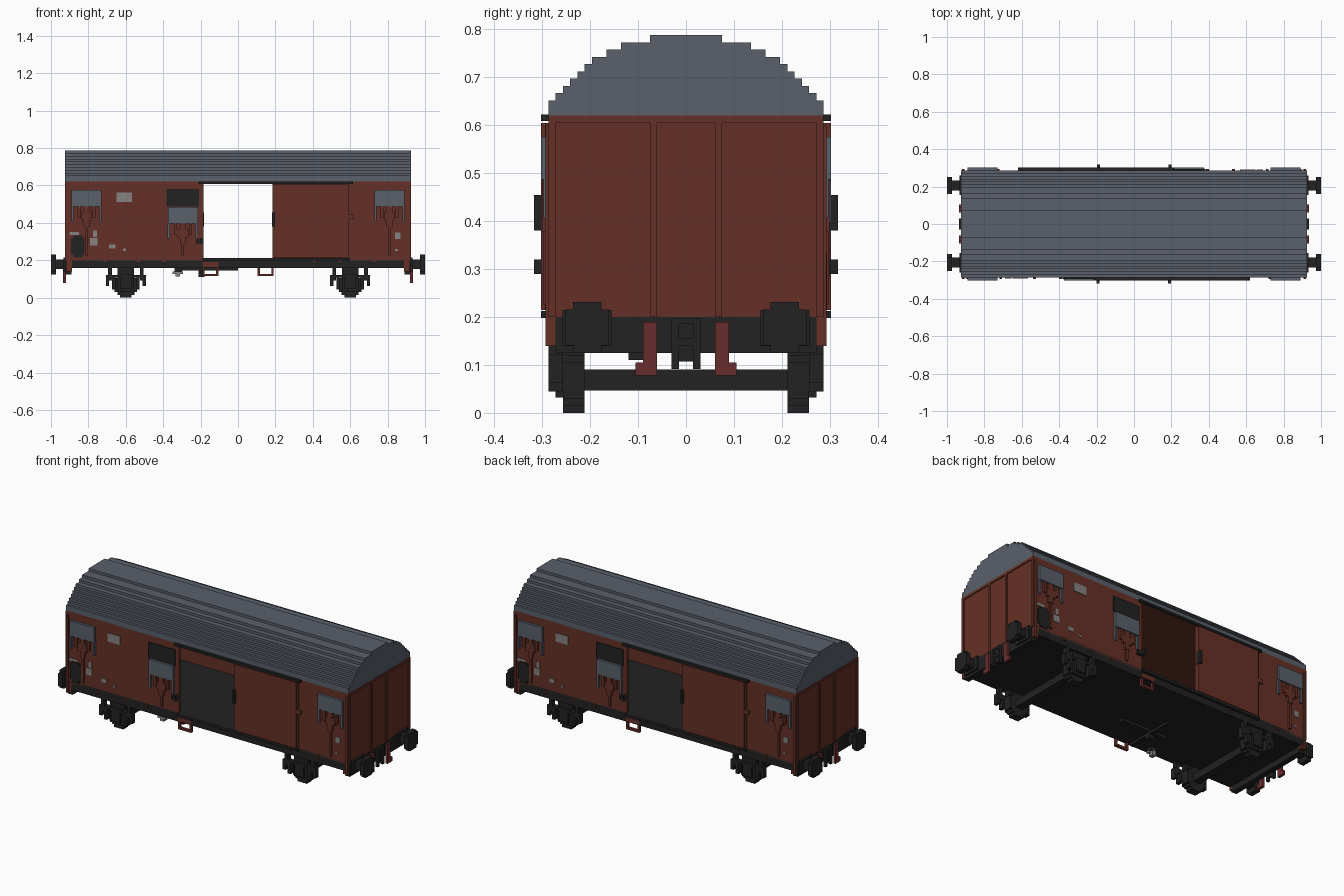
import bpy
import bmesh
from math import sqrt

cube = bpy.data.objects.get("Cube")
if cube:
    bpy.data.objects.remove(cube)

U = 0.0151      # edge of one small block
W = 19 * U      # half width of the body
L = 0.92        # half length of the body
D = 0.185       # half width of the doorway


def material(name, rgb):
    m = bpy.data.materials.new(name)
    m.use_nodes = True
    m.diffuse_color = (*rgb, 1)
    bsdf = m.node_tree.nodes["Principled BSDF"]
    bsdf.inputs["Base Color"].default_value = (*rgb, 1)
    bsdf.inputs["Roughness"].default_value = 0.8
    return m


RED = material("rust red", (0.13, 0.03, 0.019))
BLACK = material("soft black", (0.016, 0.016, 0.016))
SLATE = material("slate grey", (0.10, 0.115, 0.145))
PALE = material("pale grey", (0.24, 0.23, 0.22))
HOSE = material("hose red", (0.14, 0.025, 0.025))

ONE = [(1, 1)]
TURN = [(1, 1), (-1, -1)]                       # half turn about z
ENDS = [(1, 1), (-1, 1)]
QUAD = [(1, 1), (-1, 1), (1, -1), (-1, -1)]


def finish(bm, name, mat):
    bmesh.ops.recalc_face_normals(bm, faces=bm.faces)
    mesh = bpy.data.meshes.new(name)
    bm.to_mesh(mesh)
    bm.free()
    mesh.materials.append(mat)
    ob = bpy.data.objects.new(name, mesh)
    bpy.context.collection.objects.link(ob)
    return ob


def part(name, mat, boxes, copies=ONE):
    """Join boxes (x0, x1, y0, y1, z0, z1), repeated with flipped x and y."""
    bm = bmesh.new()
    for sx, sy in copies:
        for x0, x1, y0, y1, z0, z1 in boxes:
            vs = bmesh.ops.create_cube(bm, size=1)["verts"]
            for v in vs:
                v.co.x = sx * ((x0 + x1) / 2 + v.co.x * (x1 - x0))
                v.co.y = sy * ((y0 + y1) / 2 + v.co.y * (y1 - y0))
                v.co.z = (z0 + z1) / 2 + v.co.z * (z1 - z0)
    return finish(bm, name, mat)


def disc(radius_blocks):
    """Rows (half width, low, high) of a stepped disc."""
    r = radius_blocks
    for i in range(int(2 * r)):
        mid = i + 0.5 - r
        half = max(1, round(sqrt(r * r - mid * mid) - 0.2))
        yield half * U, (i - r) * U, (i + 1 - r) * U


def skin(x0, x1, z0, z1, depth=U):
    """Box standing out from the front wall."""
    return (x0, x1, -W - depth, -W, z0, z1)


# Stepped barrel roof
steps = [19, 18, 17, 16, 15, 14, 13, 11, 9, 5]
right, z = [], 0.62
for i, n in enumerate(steps):
    top = 0.652 + i * U
    right += [(n * U, z), (n * U, top)]
    z = top
outline = right + [(-y, h) for y, h in reversed(right)]
bm = bmesh.new()
face = bm.faces.new([bm.verts.new((-L - 0.004, y, h)) for y, h in outline])
out = bmesh.ops.extrude_face_region(bm, geom=[face])["geom"]
bmesh.ops.translate(bm, vec=(2 * L + 0.008, 0, 0),
                    verts=[e for e in out if isinstance(e, bmesh.types.BMVert)])
finish(bm, "roof", SLATE)

# Body shell with a doorway through both sides
part("side_walls", RED, [(-L, -D, -W, -W + U, 0.2, 0.62),
                         (D, L, -W, -W + U, 0.2, 0.62)], TURN)
part("end_walls", RED, [(L - U, L, -W, W, 0.2, 0.62)], ENDS)
part("ceiling", RED, [(-L, L, -W, W, 0.609, 0.621)])
part("end_posts", RED, [(L, L + 0.006, 4 * U, 5 * U, 0.2, 0.605),
                        (L, L + 0.006, 18 * U, W, 0.2, 0.605),
                        (L, L + 0.006, 0, W, 0.605, 0.62)], QUAD)
part("corner_posts", RED, [(0.905, L, -W - 0.006, -W, 0.14, 0.6),
                           (0.888, L, -W, -W + U, 0.14, 0.2)], QUAD)

# Underframe
part("floor", BLACK, [(-L, L, -W, W, 0.16, 0.212)])
part("headstocks", BLACK, [(L - 0.03, L + 0.002, -0.272, 0.272, 0.125, 0.198)], ENDS)
part("sole_bar_brackets", RED,
     [(x, x + U, -W - 0.006, -W, 0.19, 0.205)
      for x in (-0.72, -0.54, -0.4, 0.4, 0.54, 0.72)], TURN)

# Sliding doors, rails and handles
part("sliding_doors", RED, [skin(D, 0.59, 0.215, 0.605)], TURN)
part("door_catches", RED, [skin(0.59, 0.62, 0.42, 0.445),
                           skin(0.59, 0.6, 0.215, 0.605, 0.007)], TURN)
part("door_rails", BLACK, [skin(-0.21, 0.615, 0.609, 0.622),
                           skin(-0.19, 0.6, 0.198, 0.213)], TURN)
part("door_handles", BLACK, [skin(0.182, 0.197, 0.38, 0.455, 2 * U),
                             skin(-0.2, -0.185, 0.29, 0.32, 2 * U),
                             skin(-0.225, -0.2, 0.29, 0.31)], TURN)

# Ventilation hatches: flap, side arms, and the lever gear below
flaps, gear = [], []
for cx, top in ((-0.81, 0.575), (-0.295, 0.485), (0.81, 0.575)):
    low = top - 0.088
    flaps.append(skin(cx - 0.08, cx + 0.08, low, top))
    for s in (-1, 1):
        edge = cx + s * 0.075
        flaps.append(skin(edge - 0.006, edge + 0.006, low - 0.08, low, 0.01))
        gear.append(skin(cx + s * 0.04 - 0.008, cx + s * 0.04 + 0.008,
                         low - 0.06, low, 0.012))
    gear += [skin(cx - 0.03, cx + 0.03, low - 0.075, low - 0.03, 0.012),
             skin(cx - 0.015, cx + 0.015, low - 0.11, low, 0.012),
             skin(cx - 0.007, cx + 0.007, 0.225, low, 0.01)]
part("hatch_flaps", SLATE, flaps, TURN)
part("hatch_gear", RED, gear, TURN)
part("open_hatch", BLACK, [skin(-0.382, -0.208, 0.488, 0.58, 0.006)], TURN)

# Painted panels
part("label_plates", PALE,
     [skin(-0.65, -0.567, 0.512, 0.563, 0.004),
      skin(-0.79, -0.75, 0.28, 0.32, 0.004),
      skin(-0.775, -0.755, 0.325, 0.36, 0.004),
      skin(-0.9, -0.85, 0.335, 0.35, 0.004),
      skin(-0.69, -0.655, 0.262, 0.285, 0.004),
      skin(-0.615, -0.6, 0.25, 0.262, 0.004),
      skin(0.84, 0.87, 0.315, 0.348, 0.004),
      skin(0.84, 0.855, 0.25, 0.26, 0.004)], TURN)
part("dark_panels", BLACK, [skin(-0.893, -0.82, 0.23, 0.32, 0.007),
                            skin(-0.88, -0.832, 0.215, 0.332, 0.007)], TURN)

# Buffers
part("buffer_plates", BLACK,
     [(0.972, 1, 0.206 - h, 0.206 + h, 0.178 + a, 0.178 + b)
      for h, a, b in disc(3.5)], QUAD)
part("buffer_shafts", BLACK, [(L, 0.972, 0.18, 0.233, 0.153, 0.204),
                              (L, L + 0.012, 0.155, 0.258, 0.14, 0.215)], QUAD)

# Coupling hooks and brake hoses
part("couplings", BLACK, [(L, L + U, 0.015, 0.03, 0.092, 0.197),
                          (L, L + U, 0, 0.03, 0.14, 0.155),
                          (L, L + U, 0, 0.03, 0.185, 0.197),
                          (L, L + 0.01, 0, 0.015, 0.107, 0.197)], QUAD)
part("brake_hoses", HOSE, [(L, L + U, 0.061, 0.09, 0.078, 0.19),
                           (L, L + U, 0.09, 0.105, 0.078, 0.105)], QUAD)

# Wheels, axles, springs and axle boxes
AX = 0.6
part("wheels", BLACK,
     [(AX - h, AX + h, 0.212, 0.257, 4.5 * U + a, 4.5 * U + b)
      for h, a, b in disc(4.5)], QUAD)
part("axles", BLACK, [(AX - 0.022, AX + 0.022, -0.215, 0.215, 0.047, 0.09),], ENDS)
part("axle_boxes", BLACK, [(AX - 0.045, AX + 0.045, 0.25, 0.272, 0.032, 0.16),
                           (AX - 0.03, AX + 0.03, 0.25, W, 0.047, 0.125)], QUAD)
springs = [(AX - 0.075, AX + 0.075, 0.257, W, 0.108, 0.122)]
for s in (-1, 1):
    for off, half, low, high in ((0.098, 0.009, 0.062, 0.122),
                                 (0.085, 0.01, 0.092, 0.16),
                                 (0.065, 0.009, 0.045, 0.108)):
        c = AX + s * off
        springs.append((c - half, c + half, 0.257, W, low, high))
part("springs", BLACK, springs, QUAD)

# Loop steps below the doorways
part("loop_steps", RED, [(-0.19, -0.105, -W, -W + U, 0.115, 0.128),
                         (-0.19, -0.178, -W, -W + U, 0.115, 0.19),
                         (-0.117, -0.105, -W, -W + U, 0.115, 0.19),
                         (-0.19, -0.105, -W - 0.004, -W, 0.165, 0.19)], TURN)

# Brake gear under the floor
part("brake_gear", BLACK, [(-0.3, 0, -0.12, -0.09, 0.145, 0.16),
                           (-0.21, -0.18, -0.12, -0.09, 0.11, 0.16),
                           (-0.2, -0.18, -0.25, 0.05, 0.13, 0.145),
                           (-0.34, -0.3, -0.25, -0.22, 0.138, 0.16)])
part("brake_valve", PALE, [(-0.35, -0.295, -0.25, -0.235, 0.127, 0.14),
                           (-0.335, -0.31, -0.25, -0.22, 0.113, 0.138)])
